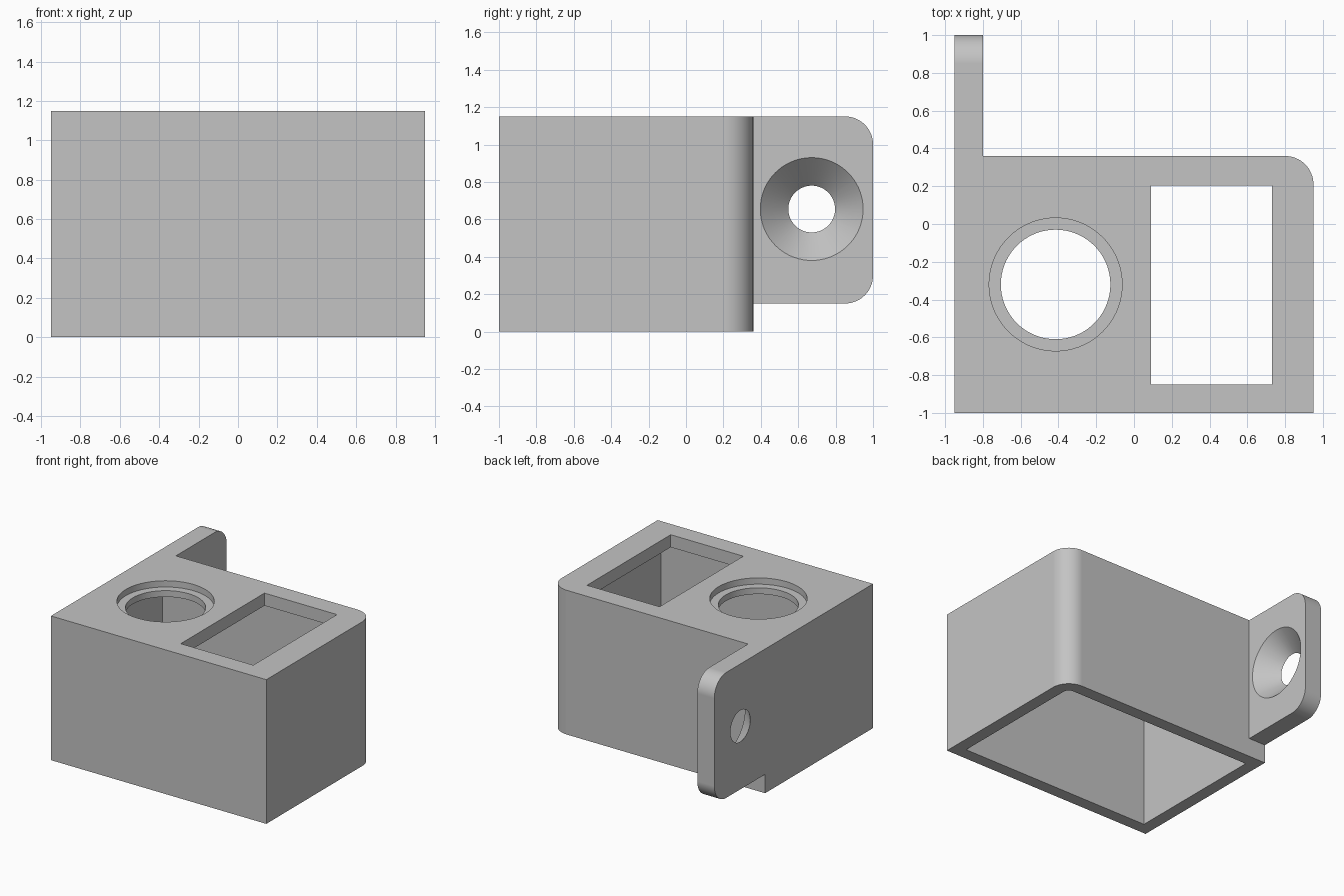
import bpy, bmesh
from math import radians, sin, cos, pi
from mathutils import Vector, Matrix

cube = bpy.data.objects.get("Cube")
if cube:
    bpy.data.objects.remove(cube, do_unlink=True)

grey = bpy.data.materials.new("plain_grey")
grey.use_nodes = True
colour = (0.55, 0.55, 0.55, 1)
grey.diffuse_color = colour
grey.node_tree.nodes["Principled BSDF"].inputs["Base Color"].default_value = colour


def finish(name, bm):
    bmesh.ops.recalc_face_normals(bm, faces=bm.faces)
    mesh = bpy.data.meshes.new(name)
    bm.to_mesh(mesh)
    bm.free()
    mesh.materials.append(grey)
    obj = bpy.data.objects.new(name, mesh)
    bpy.context.collection.objects.link(obj)
    return obj


def rounded_rect(u0, u1, v0, v1, radii=(0, 0, 0, 0), steps=16):
    """Counter-clockwise outline; radii start at the low-low corner."""
    corners = [(u0, v0, 1, 1), (u1, v0, -1, 1), (u1, v1, -1, -1), (u0, v1, 1, -1)]
    points = []
    for i, ((u, v, su, sv), r) in enumerate(zip(corners, radii)):
        if not r:
            points.append((u, v))
            continue
        for k in range(steps + 1):
            a = pi + (i + k / steps) * pi / 2
            points.append((u + su * r + r * cos(a), v + sv * r + r * sin(a)))
    return points


def prism(name, outline, low, high, along_x=False):
    """Extrude an outline along z, or along x with the outline in y and z."""
    def place(p, d):
        return (d, *p) if along_x else (*p, d)
    bm = bmesh.new()
    face = bm.faces.new([bm.verts.new(place(p, low)) for p in outline])
    new = bmesh.ops.extrude_face_region(bm, geom=[face])["geom"]
    shift = Vector(place((0, 0), high - low))
    bmesh.ops.translate(bm, vec=shift, verts=[g for g in new if isinstance(g, bmesh.types.BMVert)])
    return finish(name, bm)


def round_cutter(name, r1, r2, depth, matrix):
    bm = bmesh.new()
    bmesh.ops.create_cone(bm, cap_ends=True, segments=72, radius1=r1, radius2=r2,
                          depth=depth, matrix=matrix)
    return finish(name, bm)


def combine(obj, tool, operation="DIFFERENCE"):
    mod = obj.modifiers.new(tool.name, "BOOLEAN")
    mod.operation, mod.solver, mod.object = operation, "EXACT", tool
    bpy.context.view_layer.objects.active = obj
    bpy.ops.object.modifier_apply(modifier=mod.name)
    bpy.data.objects.remove(tool, do_unlink=True)


TOP = 1.15

# Hollow housing, open underneath, with one rounded back corner
housing = prism("housing", rounded_rect(-0.95, 0.95, -1, 0.36, (0, 0, 0.15, 0)), 0, TOP)
combine(housing, prism("cavity", rounded_rect(-0.85, 0.85, -0.9, 0.26, (0, 0, 0.05, 0)),
                       -0.1, TOP - 0.1))

# Rectangular window and stepped round hole in the lid
combine(housing, prism("window", rounded_rect(0.09, 0.73, -0.85, 0.205), 0.9, 1.3))
hole = Vector((-0.415, -0.32, TOP))
combine(housing, round_cutter("round_hole", 0.29, 0.29, 0.5, Matrix.Translation(hole)))
combine(housing, round_cutter("counterbore", 0.352, 0.352, 0.1, Matrix.Translation(hole)))

# Mounting tab with a countersunk screw hole, set into the back wall
tab = prism("mounting_tab", rounded_rect(0.3, 1, 0.15, TOP, (0, 0.15, 0.15, 0)),
            -0.95, -0.8, along_x=True)
countersink = Matrix.Translation((-0.875, 0.672, 0.655)) @ Matrix.Rotation(pi / 2, 4, "Y")
combine(tab, round_cutter("countersink", 0.075, 0.325, 0.25, countersink))
combine(housing, tab, "UNION")

# Smooth curves, crisp edges, flat walls
housing.data.materials.clear()
housing.data.materials.append(grey)
bpy.ops.object.select_all(action="DESELECT")
housing.select_set(True)
bpy.context.view_layer.objects.active = housing
bpy.ops.object.shade_smooth_by_angle(angle=radians(25))
weighted = housing.modifiers.new("flat_walls", "WEIGHTED_NORMAL")
weighted.keep_sharp = True
